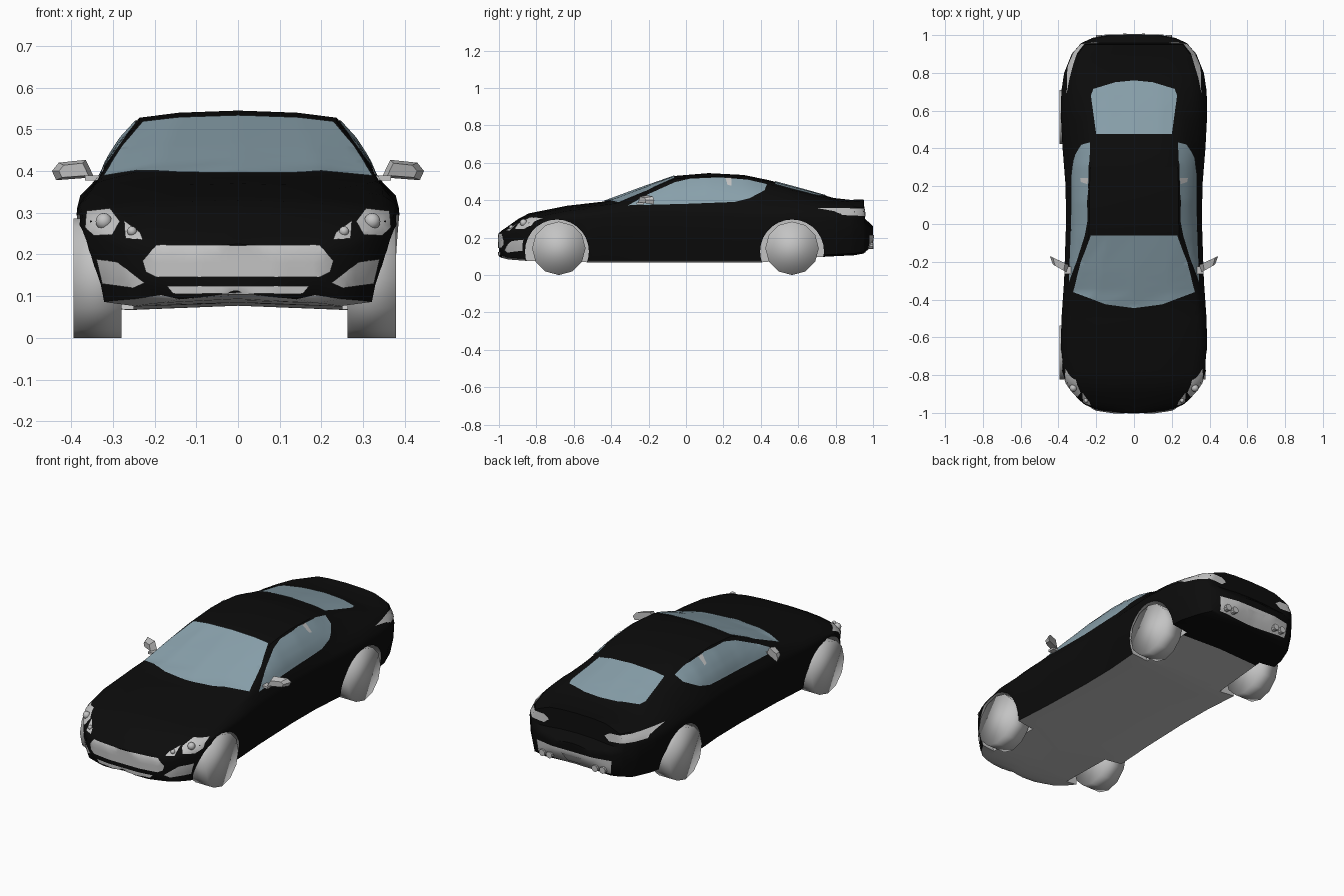
import bpy, bmesh, math
from mathutils import Vector
from mathutils.bvhtree import BVHTree

default = bpy.data.objects.get("Cube")
if default:
    bpy.data.objects.remove(default, do_unlink=True)


def material(name, r, g, b):
    m = bpy.data.materials.new(name)
    m.use_nodes = True
    m.diffuse_color = (r, g, b, 1)
    m.node_tree.nodes["Principled BSDF"].inputs["Base Color"].default_value = (r, g, b, 1)
    return m


BLACK = material("black_paint", .0035, .0035, .0035)
GLASS = material("blue_grey_glass", .25, .355, .41)
GREY = material("light_grey", .55, .55, .55)


def add_object(name, bm, *mats):
    mesh = bpy.data.meshes.new(name)
    bm.to_mesh(mesh)
    bm.free()
    ob = bpy.data.objects.new(name, mesh)
    bpy.context.collection.objects.link(ob)
    for m in mats:
        mesh.materials.append(m)
    return ob


def activate(ob):
    bpy.ops.object.select_all(action='DESELECT')
    ob.select_set(True)
    bpy.context.view_layer.objects.active = ob


def smooth(ob, degrees):
    activate(ob)
    bpy.ops.object.shade_smooth_by_angle(angle=math.radians(degrees))


def curve(points, y):
    for (a, u), (b, v) in zip(points, points[1:]):
        if y <= b:
            return u + (v - u) * (y - a) / (b - a)
    return points[-1][1]


# Body shape curves along the length: centre line, width, edges, shoulder and floor
TOP = [(-1, .225), (-.985, .238), (-.95, .262), (-.9, .298), (-.84, .33), (-.64, .37),
       (-.44, .393), (-.25, .463), (-.06, .53), (.12, .545), (.31, .535), (.44, .508),
       (.6, .465), (.79, .412), (.88, .402), (.95, .405), (.958, .3), (.98, .28), (1, .26)]
WIDTH = [(-1, .1), (-.985, .2), (-.95, .27), (-.9, .32), (-.84, .36), (-.78, .38), (-.64, .387),
         (-.5, .384), (-.3, .37), (0, .36), (.2, .362), (.4, .378), (.55, .386), (.7, .385),
         (.8, .37), (.9, .33), (.958, .28), (.98, .23), (1, .13)]
ROOF_FRACTION = [(-1, .6), (-.64, .62), (-.44, .87), (-.36, .87), (-.06, .66), (.2, .65),
                 (.44, .59), (.76, .6), (1, .6)]
ROOF_DROP = [(-1, .008), (-.64, .012), (-.44, .018), (-.36, .038), (-.06, .016), (.3, .018),
             (.5, .022), (.76, .012), (1, .01)]
BELT_INSET = [(-1, .02), (-.84, .045), (-.64, .04), (-.3, .03), (.2, .028), (.5, .05),
              (.8, .05), (1, .02)]
BELT = [(-1, .21), (-.95, .243), (-.84, .303), (-.64, .342), (-.44, .365), (-.3, .374),
        (.3, .378), (.6, .385), (.8, .37), (.95, .36), (.958, .285), (1, .245)]
SHOULDER = [(-1, .19), (-.84, .26), (-.64, .3), (0, .315), (.6, .31), (.95, .29),
            (.958, .26), (1, .23)]
FLOOR = [(-1, .11), (-.97, .095), (-.84, .085), (-.5, .077), (.4, .077), (.72, .107),
         (.94, .118), (.97, .14), (1, .2)]


def half_section(y):
    top, w, belt, sh, low = (curve(c, y) for c in (TOP, WIDTH, BELT, SHOULDER, FLOOR))
    bx = w - curve(BELT_INSET, y)
    rx = min(w * curve(ROOF_FRACTION, y), bx - .012)
    rz = max(top - curve(ROOF_DROP, y), belt + .003)
    bulge = .1 * (rz - belt)
    side = [(rx + (bx - rx) * t + bulge * 4 * t * (1 - t), rz + (belt - rz) * t)
            for t in (.33, .67)]
    return [(0, top), (rx * .6, top - (top - rz) * .3), (rx, rz), *side, (bx, belt),
            (w * .98, (belt + sh * 2) / 3 + .006), (w, sh), (w - .006, (low + sh) / 2),
            (w * .92, low), (w * .7, low - .01), (0, low)]


# Body shell
bm = bmesh.new()
stations = sorted({y for c in (TOP, WIDTH, ROOF_FRACTION, BELT) for y, _ in c})
rings = []
for y in stations:
    half = half_section(y)
    ring = half + [(-x, z) for x, z in half[-2:0:-1]]
    rings.append([bm.verts.new((x, y, z)) for x, z in ring])
for a, b in zip(rings, rings[1:]):
    for i in range(len(a)):
        j = (i + 1) % len(a)
        bm.faces.new((a[i], a[j], b[j], b[i]))
bm.faces.new(rings[0])
bm.faces.new(rings[-1])
bmesh.ops.recalc_face_normals(bm, faces=bm.faces)
body = add_object("body_shell", bm, BLACK, GREY)

# Wheel arches cut from the body
ARCHES, ARCH_Z, ARCH_R = (-.69, .567), .126, .171
for s in (1, -1):
    for y in ARCHES:
        bpy.ops.mesh.primitive_cylinder_add(vertices=28, radius=ARCH_R, depth=.3,
                                            location=(s * .4, y, ARCH_Z), rotation=(0, math.pi / 2, 0))
        cutter = bpy.context.object
        cutter.hide_render = True
        mod = body.modifiers.new("arch", 'BOOLEAN')
        mod.operation, mod.solver, mod.object = 'DIFFERENCE', 'EXACT', cutter
        activate(body)
        bpy.ops.object.modifier_apply(modifier=mod.name)
        bpy.data.objects.remove(cutter, do_unlink=True)

# Grey floor and arch linings
for p in body.data.polygons:
    pts = [body.data.vertices[v].co for v in p.vertices]
    lining = any(all(math.hypot(v.y - y, v.z - ARCH_Z) < ARCH_R + .003 for v in pts) for y in ARCHES)
    lining = lining and (abs(p.normal.x) < .5 or abs(p.center.x) < .27)
    under = p.normal.z < -.6 and p.center.y < .72 and p.center.z < .13
    p.material_index = 1 if lining or under else 0
smooth(body, 35)

bm = bmesh.new()
bm.from_mesh(body.data)
surface = BVHTree.FromBMesh(bm)
bm.free()

# Directions from which thin plates are laid on the body
LAY = {"top": (lambda a, b: (a, b, 2), (0, 0, -1)),
       "front": (lambda a, b: (a, -2, b), (0, 1, 0)),
       "back": (lambda a, b: (a, 2, b), (0, -1, 0)),
       "left": (lambda a, b: (2, a, b), (-1, 0, 0)),
       "right": (lambda a, b: (-2, a, b), (1, 0, 0))}


def touch(view, a, b, lift=.004):
    place, way = LAY[view]
    start, way = Vector(place(a, b)), Vector(way)
    spot, normal, _, _ = surface.ray_cast(start, way)
    if spot is None:
        spot, normal, _, _ = surface.find_nearest(start + way * 1.05)
    return spot + (normal * .5 - way * .5) * lift


def plate(name, view, outline, mat, lift=.004, step=.02):
    bm = bmesh.new()
    bm.faces.new([bm.verts.new((a, b, 0)) for a, b in outline])
    for axis in (0, 1):
        values = [p[axis] for p in outline]
        normal = (1 - axis, axis, 0)
        for k in range(math.ceil(min(values) / step), math.ceil(max(values) / step)):
            bmesh.ops.bisect_plane(bm, geom=bm.verts[:] + bm.edges[:] + bm.faces[:],
                                   plane_co=Vector(normal) * k * step, plane_no=normal)
    bmesh.ops.triangulate(bm, faces=bm.faces)
    for v in bm.verts:
        v.co = touch(view, v.co.x, v.co.y, lift)
    bm.normal_update()
    way = Vector(LAY[view][1])
    if sum(f.normal.dot(way) * f.calc_area() for f in bm.faces) > 0:
        bmesh.ops.reverse_faces(bm, faces=bm.faces)
    ob = add_object(name, bm, mat)
    smooth(ob, 40)
    return ob


def symmetric(half):
    return half + [(-x, z) for x, z in reversed(half) if x]


# Windscreen, rear window, grille, lower intake and rear diffuser
plate("windscreen", "top", symmetric([(0, -.445), (.15, -.425), (.322, -.36), (.28, -.2),
                                      (.228, -.06)]), GLASS)
plate("rear_window", "top", symmetric([(0, .475), (.2, .475), (.228, .68), (.215, .715),
                                       (.1, .75), (0, .76)]), GLASS)
plate("grille", "front", symmetric([(.195, .222), (.228, .185), (.22, .158), (.195, .146)]), GREY)
plate("lower_intake", "front", symmetric([(.17, .124), (.155, .106)]), GREY)
plate("rear_diffuser", "back", symmetric([(.23, .215), (.22, .135), (.07, .13)]), GREY)
plate("rear_number_recess", "back", symmetric([(.06, .195), (.04, .15)]), GREY, .008)


def ball(name, centre, radius):
    bpy.ops.mesh.primitive_uv_sphere_add(segments=14, ring_count=8, radius=radius, location=centre)
    ob = bpy.context.object
    ob.name = name
    ob.data.materials.append(GREY)
    bpy.ops.object.shade_smooth()


def tube(name, centre, radius, depth, rotation, sides):
    bpy.ops.mesh.primitive_cylinder_add(vertices=sides, radius=radius, depth=depth,
                                        location=centre, rotation=rotation)
    ob = bpy.context.object
    ob.name = name
    ob.data.materials.append(GREY)
    return ob


SIDE_WINDOW = [(-.31, .372), (0, .38), (.26, .39), (.34, .41), (.42, .452), (.432, .485),
               (.34, .508), (.18, .521), (.02, .514), (-.06, .495), (-.2, .432)]
HEADLIGHT = [(.362, .303), (.307, .309), (.283, .278), (.3, .247), (.343, .245), (.365, .264)]
INNER_LAMP = [(.273, .28), (.235, .252), (.228, .235), (.269, .237)]
SIDE_INTAKE = [(.338, .189), (.288, .182), (.223, .132), (.25, .12), (.324, .13)]
TAIL_LIGHT = [(.17, .332), (.2, .352), (.355, .358), (.35, .32), (.2, .308)]
MIRROR = [(.345, .385), (.365, .427), (.43, .42), (.446, .4), (.436, .378)]

for s, side in ((1, "left"), (-1, "right")):
    def flip(pts):
        return [(s * a, b) for a, b in pts]

    # Side glass and its small pillar trim
    plate(side + "_side_window", side, SIDE_WINDOW, GLASS)
    plate(side + "_pillar_trim", side, [(.21, .518), (.242, .518), (.242, .475), (.222, .48)],
          GREY, .008)
    # Lights and bumper intakes
    plate(side + "_headlight", "front", flip(HEADLIGHT), GREY, step=.015)
    plate(side + "_inner_lamp", "front", flip(INNER_LAMP), GREY, step=.015)
    plate(side + "_bumper_intake", "front", flip(SIDE_INTAKE), GREY)
    plate(side + "_tail_light", "back", flip(TAIL_LIGHT), GREY)
    ball(side + "_headlight_lens", touch("front", s * .321, .278), .02)
    ball(side + "_inner_lens", touch("front", s * .254, .254), .012)
    # Twin exhausts
    for x in (.14, .185):
        spot = touch("back", s * x, .158)
        tube(side + "_exhaust", spot, .018, .03, (math.pi / 2, 0, 0), 10)
    # Wheels
    for y, end in zip((-.68, .567), ("front", "rear")):
        tube(f"{side}_{end}_wheel", (s * .329 - .008, y, .143), .143, .116, (0, math.pi / 2, 0), 12)
        bpy.ops.object.shade_smooth()
    # Door mirror: swept back face tapering to a smaller front face
    bm = bmesh.new()
    back = [bm.verts.new((s * x, -.217 + (x - .345) * .47, z)) for x, z in MIRROR]
    nose = [bm.verts.new((s * (.39 + (x - .39) * .7), -.255 + (x - .345) * .4, .4 + (z - .4) * .7))
            for x, z in MIRROR]
    bm.faces.new(back)
    bm.faces.new(nose)
    for i in range(len(MIRROR)):
        j = i - 1
        bm.faces.new((back[i], back[j], nose[j], nose[i]))
    bmesh.ops.recalc_face_normals(bm, faces=bm.faces)
    smooth(add_object(side + "_door_mirror", bm, GREY), 40)
    bpy.ops.mesh.primitive_cube_add(size=1, location=(s * .342, -.245, .383))
    arm = bpy.context.object
    arm.name = side + "_mirror_arm"
    arm.scale = (.05, .04, .012)
    arm.data.materials.append(GREY)
